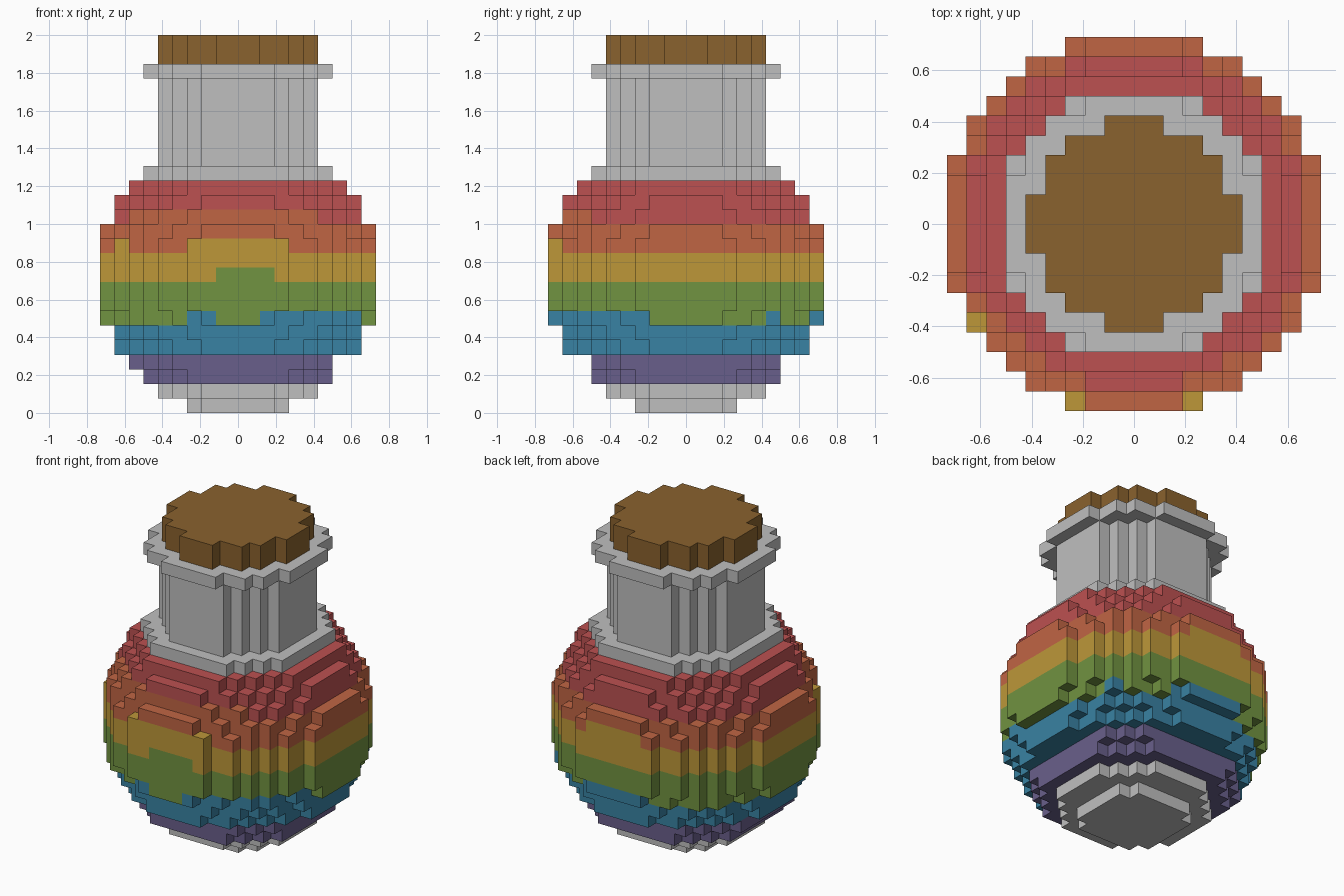
import bpy
import bmesh
from mathutils import Vector

cube = bpy.data.objects.get("Cube")
if cube:
    bpy.data.objects.remove(cube, do_unlink=True)

U = 2 / 26          # block size: the model is 26 blocks tall
MID = 9             # layer at the middle of the round bulb


def srgb(*rgb):
    lin = [(c / 255 / 12.92) if c < 11 else ((c / 255 + 0.055) / 1.055) ** 2.4 for c in rgb]
    return (*lin, 1.0)


COLOURS = {
    "glass_grey": srgb(191, 191, 191),
    "cork_brown": srgb(138, 98, 46),
    "red": srgb(188, 81, 81),
    "orange": srgb(192, 101, 68),
    "yellow": srgb(189, 151, 57),
    "green": srgb(113, 147, 65),
    "blue": srgb(57, 130, 163),
    "purple": srgb(105, 95, 139),
}
materials = {}
for name, colour in COLOURS.items():
    mat = bpy.data.materials.new(name)
    mat.use_nodes = True
    mat.diffuse_color = colour
    bsdf = mat.node_tree.nodes["Principled BSDF"]
    bsdf.inputs["Base Color"].default_value = colour
    bsdf.inputs["Roughness"].default_value = 0.8
    materials[name] = mat

# Colour of each bulb layer, bottom to top
BANDS = (["glass_grey"] * 2 + ["purple"] * 2 + ["blue"] * 2 + ["green"] * 3
         + ["yellow"] * 2 + ["orange"] * 2 + ["red"] * 3 + ["glass_grey"])


def bulb_colour(x, y, z):
    """Horizontal bands with uneven, dripping borders."""
    if z == 13 and -7 <= x <= 5 and y <= -5:
        return "orange"
    if z == 11 and (y == -9 or (y == 9 and abs(x) <= 2) or (x, y) == (-8, -5)):
        return "yellow"
    if z == 9 and y == -9 and -1 <= x <= 2:
        return "green"
    if z == 6:
        front = y <= -3 and (x >= 2 or x in (-3, -2))
        back = (y >= 8 and -2 <= x <= 3) or (x, y) == (7, 6)
        if front or back:
            return "blue"
    return BANDS[z]


def disc(radius_sq):
    """Block positions inside a stepped circle."""
    return [(x, y) for x in range(-9, 10) for y in range(-9, 10)
            if x * x + y * y <= radius_sq]


# Fill each part with blocks: part -> {cell: colour}
bulb = {}
for z in range(17):
    for x, y in disc(95 - (z - MID) ** 2):
        # Shallow step near the base on three sides
        if z == 3 and (x == 7 or abs(y) == 7):
            continue
        bulb[x, y, z] = bulb_colour(x, y, z)


def column(radius_sq, z_from, z_to, colour):
    return {(x, y, z): colour for z in range(z_from, z_to) for x, y in disc(radius_sq)}


parts = {
    "bottle_bulb": bulb,
    "bottle_neck": column(30, 17, 23, "glass_grey"),
    "bottle_rim": column(42, 23, 24, "glass_grey"),
    "cork": column(27, 24, 26, "cork_brown"),
}
solid = set().union(*parts.values())
AXES = [Vector((1, 0, 0)), Vector((0, 1, 0)), Vector((0, 0, 1))]


def build(name, cells):
    """Skin the outside of a block shape, merging flat areas of one colour."""
    used = sorted(set(cells.values()))
    bm = bmesh.new()
    for cell, colour in cells.items():
        centre = Vector(cell) + Vector((0, 0, 0.5))
        for i in range(3):
            for side in (1, -1):
                n = AXES[i] * side
                if tuple(int(a + b) for a, b in zip(cell, n)) in solid:
                    continue
                u = AXES[(i + 1) % 3] / 2
                v = AXES[(i + 2) % 3] / 2 * side
                mid = centre + n / 2
                ring = [mid - u - v, mid + u - v, mid + u + v, mid - u + v]
                face = bm.faces.new([bm.verts.new(p * U) for p in ring])
                face.material_index = used.index(colour)
    bmesh.ops.remove_doubles(bm, verts=bm.verts, dist=U * 0.01)
    bmesh.ops.dissolve_limit(bm, angle_limit=0.01, verts=bm.verts, edges=bm.edges,
                             delimit={"MATERIAL"})
    mesh = bpy.data.meshes.new(name)
    bm.to_mesh(mesh)
    bm.free()
    for colour in used:
        mesh.materials.append(materials[colour])
    obj = bpy.data.objects.new(name, mesh)
    bpy.context.collection.objects.link(obj)


for part_name, part_cells in parts.items():
    build(part_name, part_cells)
